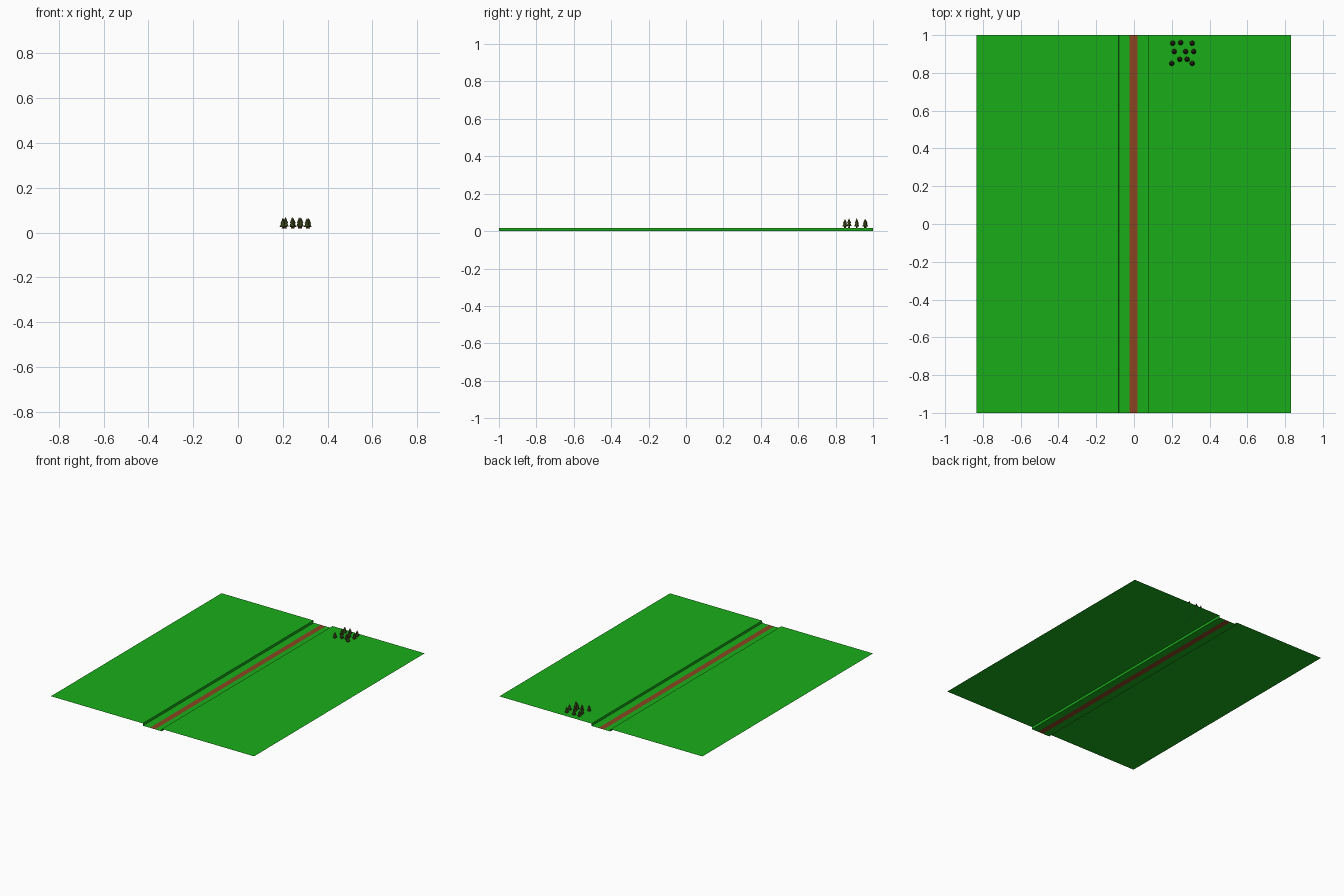
import bpy, bmesh, math
from mathutils import Matrix

if "Cube" in bpy.data.objects:
    bpy.data.objects.remove(bpy.data.objects["Cube"])


def material(name, color):
    m = bpy.data.materials.new(name)
    m.diffuse_color = (*color, 1)
    m.use_nodes = True
    m.node_tree.nodes["Principled BSDF"].inputs["Base Color"].default_value = m.diffuse_color
    return m


GRASS = material("grass", (0.01, 0.42, 0.01))
DIRT = material("dirt", (0.26, 0.06, 0.015))
NEEDLES = material("needles", (0.06, 0.08, 0.015))
BARK = material("bark", (0.10, 0.045, 0.015))
TOP = 0.017


def finish(name, bm, *mats):
    me = bpy.data.meshes.new(name)
    bm.to_mesh(me)
    bm.free()
    for m in mats:
        me.materials.append(m)
    ob = bpy.data.objects.new(name, me)
    bpy.context.collection.objects.link(ob)
    return ob


# ground sheet: cross-section with a sunken lane, swept along y
profile = [(-0.835, TOP), (-0.081, TOP), (-0.079, 0), (-0.023, 0),
           (0.019, 0), (0.074, 0), (0.075, TOP), (0.832, TOP)]


def sheet(name, pts, mat):
    bm = bmesh.new()
    rows = [[bm.verts.new((x, y, z)) for x, z in pts] for y in (-1, 1)]
    for i in range(len(pts) - 1):
        bm.faces.new((rows[0][i], rows[0][i + 1], rows[1][i + 1], rows[1][i]))
    return finish(name, bm, mat)


sheet("grass_left", profile[:4], GRASS)
sheet("dirt_path", profile[3:5], DIRT)
sheet("grass_right", profile[4:], GRASS)


# little conifers: short trunk with two stacked cones
def cone(bm, r1, r2, z0, z1, mat):
    res = bmesh.ops.create_cone(bm, cap_ends=True, segments=8, radius1=r1, radius2=r2,
                                depth=z1 - z0, matrix=Matrix.Translation((0, 0, (z0 + z1) / 2)))
    for f in {f for v in res["verts"] for f in v.link_faces}:
        f.material_index = mat


def tree(i, x, y, s):
    bm = bmesh.new()
    cone(bm, 0.005, 0.004, 0, 0.012, 1)
    cone(bm, 0.014, 0.005, 0.009, 0.030, 0)
    cone(bm, 0.011, 0.0, 0.026, 0.052, 0)
    ob = finish(f"tree_{i}", bm, NEEDLES, BARK)
    ob.location = (x, y, TOP)
    ob.scale = (1, 1, s)
    ob.rotation_euler.z = i * 0.7


spots = [(0.205, 0.957), (0.247, 0.96), (0.308, 0.957), (0.213, 0.913), (0.273, 0.913),
         (0.316, 0.913), (0.242, 0.872), (0.281, 0.872), (0.2, 0.85), (0.308, 0.85)]
for i, (x, y) in enumerate(spots):
    tree(i, x, y, 1.0 if i in (3, 4, 6, 7) else 0.92)
